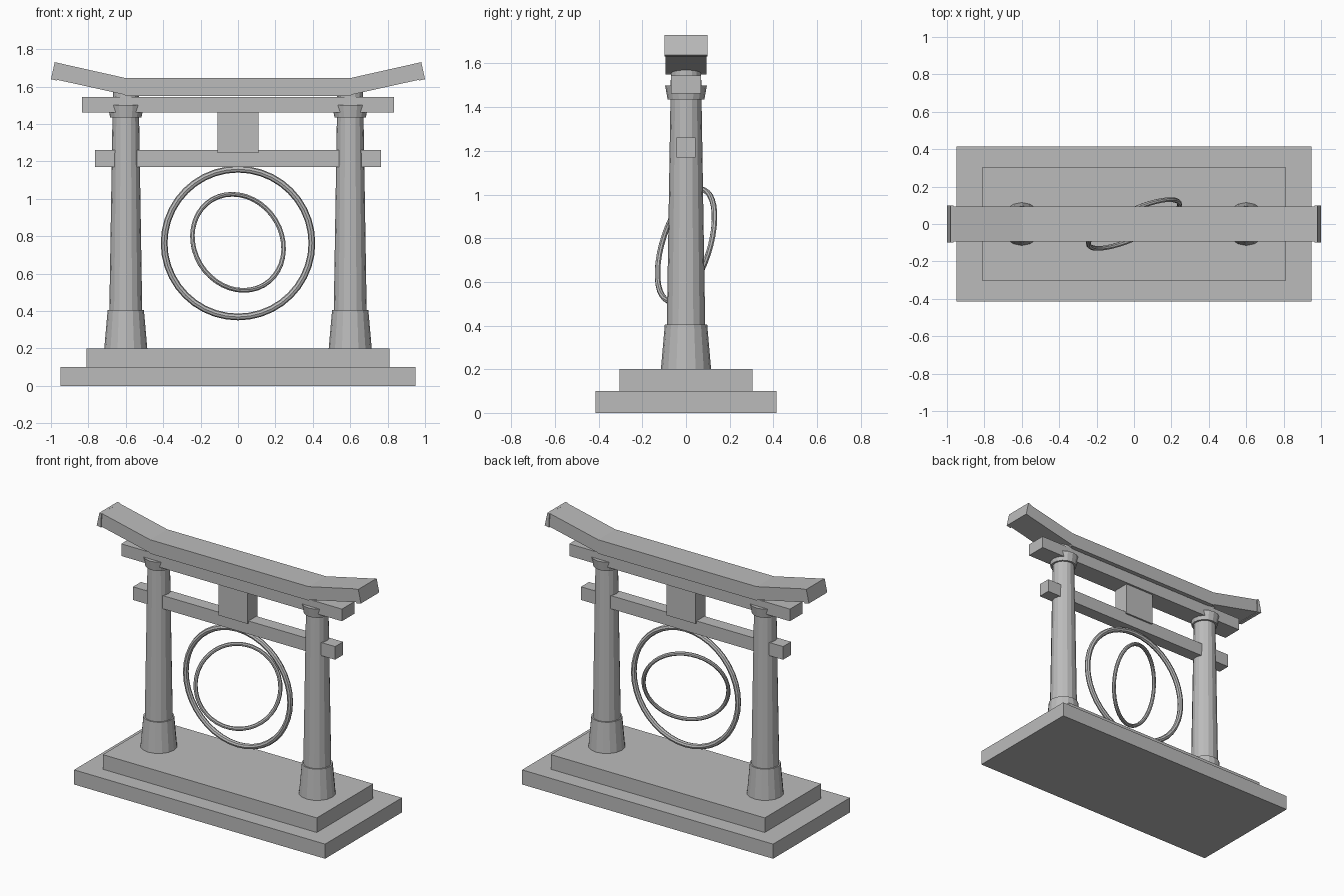
import bpy
import bmesh
import math
from mathutils import Vector

if "Cube" in bpy.data.objects:
    bpy.data.objects.remove(bpy.data.objects["Cube"], do_unlink=True)

# One plain stone colour
stone = bpy.data.materials.new("stone_grey")
stone.use_nodes = True
stone.diffuse_color = (0.5, 0.5, 0.5, 1)
stone.node_tree.nodes["Principled BSDF"].inputs["Base Color"].default_value = (0.5, 0.5, 0.5, 1)


def finish(name, bm):
    bmesh.ops.recalc_face_normals(bm, faces=bm.faces)
    mesh = bpy.data.meshes.new(name)
    bm.to_mesh(mesh)
    bm.free()
    mesh.materials.append(stone)
    obj = bpy.data.objects.new(name, mesh)
    bpy.context.collection.objects.link(obj)
    return obj


def prism(name, outline, half_depth):
    """Extrude an x-z outline symmetrically along y."""
    bm = bmesh.new()
    face = bm.faces.new([bm.verts.new((x, -half_depth, z)) for x, z in outline])
    moved = bmesh.ops.extrude_face_region(bm, geom=[face])["geom"]
    verts = [v for v in moved if isinstance(v, bmesh.types.BMVert)]
    bmesh.ops.translate(bm, verts=verts, vec=(0, 2 * half_depth, 0))
    return finish(name, bm)


def beam(name, half_x, half_y, low, high):
    outline = [(-half_x, low), (half_x, low), (half_x, high), (-half_x, high)]
    return prism(name, outline, half_y)


def cone(name, x, low, high, r_low, r_high, sides=16):
    bm = bmesh.new()
    bmesh.ops.create_cone(bm, cap_ends=True, segments=sides, radius1=r_low,
                          radius2=r_high, depth=high - low)
    bmesh.ops.translate(bm, verts=bm.verts, vec=(x, 0, (low + high) / 2))
    return finish(name, bm)


def ring(name, z, major, minor, normal, segments=40, sides=8):
    """Sweep a small circle around the z axis, then tilt it to the normal."""
    bm = bmesh.new()
    bmesh.ops.create_circle(bm, segments=sides, radius=minor)
    for v in bm.verts:
        v.co = (major + v.co.x, 0, v.co.y)
    bmesh.ops.spin(bm, geom=bm.verts[:] + bm.edges[:], cent=(0, 0, 0),
                   axis=(0, 0, 1), angle=math.tau, steps=segments)
    bmesh.ops.remove_doubles(bm, verts=bm.verts, dist=0.0005)
    turn = Vector(normal).to_track_quat("Z", "Y").to_matrix()
    bmesh.ops.rotate(bm, verts=bm.verts, cent=(0, 0, 0), matrix=turn)
    bmesh.ops.translate(bm, verts=bm.verts, vec=(0, 0, z))
    return finish(name, bm)


# Stepped plinth
beam("lower_step", 0.95, 0.415, 0, 0.1)
beam("upper_step", 0.81, 0.305, 0.1, 0.2)

# Columns with flared feet and collars
for side, x in (("left", 0.6), ("right", -0.6)):
    cone(side + "_column_foot", x, 0.2, 0.405, 0.115, 0.097)
    cone(side + "_column_shaft", x, 0.4, 1.575, 0.088, 0.069)
    cone(side + "_column_collar", x, 1.435, 1.5, 0.084, 0.096)

# Cross beams and the centre tablet
beam("lower_beam", 0.765, 0.043, 1.17, 1.26)
beam("upper_beam", 0.835, 0.069, 1.462, 1.545)
beam("centre_tablet", 0.11, 0.055, 1.245, 1.47)

# Roof beam with upswept ends
right_half = [(0.6, 1.55), (0.61, 1.557), (0.985, 1.64), (0.97, 1.728), (0.6, 1.645)]
left_half = [(-x, z) for x, z in reversed(right_half)]
prism("roof_beam", right_half + left_half, 0.093)

# End caps on the roof beam
for side, s in (("left", 1), ("right", -1)):
    cap = [(0.965, 1.727), (0.98, 1.73), (1.0, 1.639), (0.968, 1.632)]
    prism(side + "_roof_cap", [(s * x, z) for x, z in cap], 0.099)

# Hanging rings
rings = [
    ring("outer_ring", 0.763, 0.395, 0.018, (0, 1, 0)),
    ring("inner_ring", 0.767, 0.267, 0.013, (0.406, -0.871, 0.272)),
]
